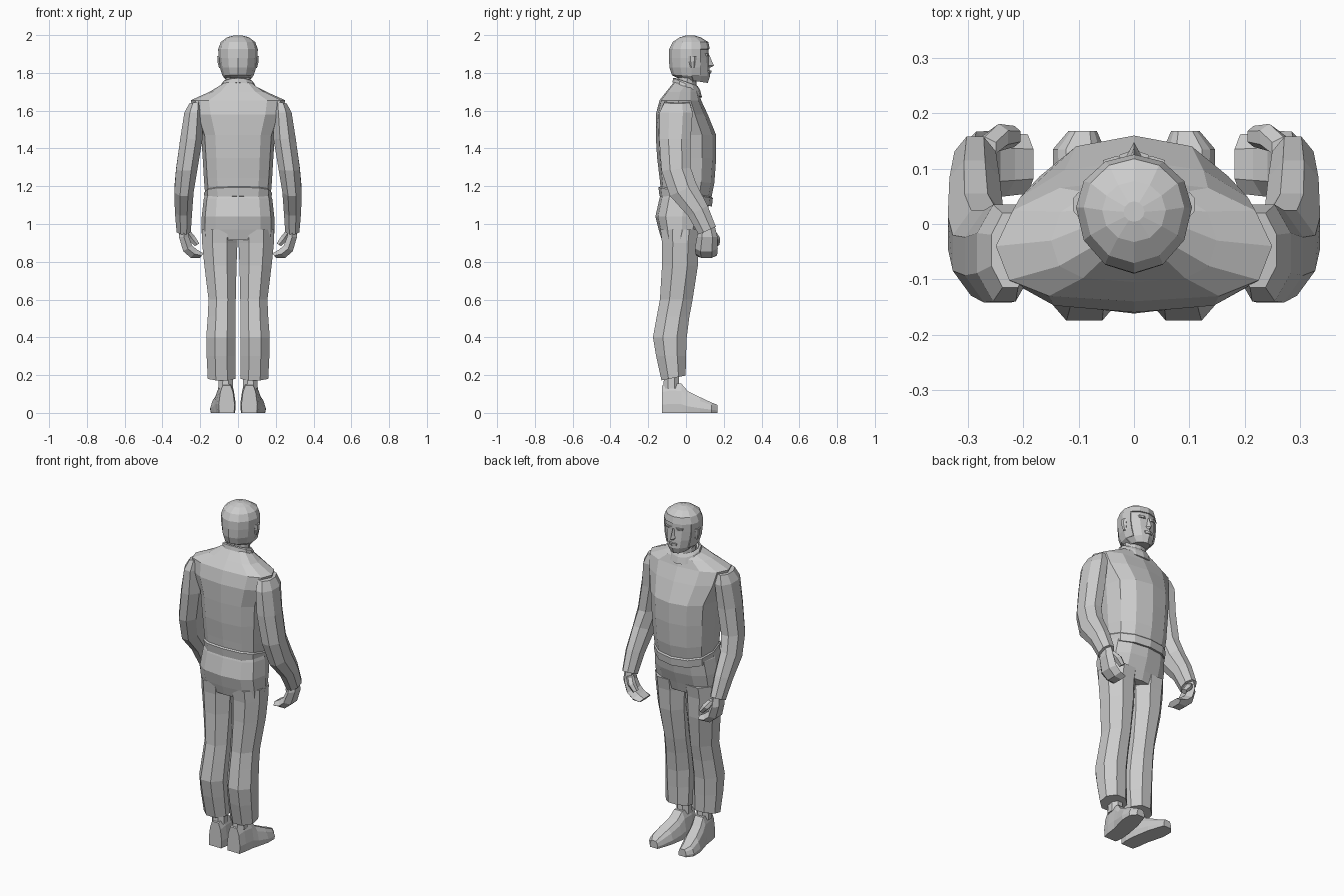
import bpy, bmesh, math


def skin(name, loops, mirror=False, cap=True):
    """Join equal-length point loops into a flat-faced skin."""
    bm = bmesh.new()
    rows = [[bm.verts.new(p) for p in lp] for lp in loops]
    n = len(rows[0])
    for a, b in zip(rows, rows[1:]):
        for i in range(n):
            j = (i + 1) % n
            bm.faces.new((a[i], a[j], b[j], b[i]))
    if cap:
        bm.faces.new(rows[0])
        bm.faces.new(rows[-1])
    bmesh.ops.recalc_face_normals(bm, faces=bm.faces)
    me = bpy.data.meshes.new(name)
    bm.to_mesh(me)
    bm.free()
    ob = bpy.data.objects.new(name, me)
    bpy.context.collection.objects.link(ob)
    if mirror:
        ob.modifiers.new("mirror", 'MIRROR').use_axis[0] = True
    return ob


def ring(z, x0, x1, yb, ym, yf, sy=0, sx=0, n=8, half=True, ef=1, eb=1):
    """Rounded section from x0..x1, back yb, widest at ym, front yf; sy/sx tilt it."""
    cx, hw = (x0 + x1) / 2, (x1 - x0) / 2
    k = 1 / math.cos(math.pi / n) if half else 1
    pts = []
    for i in range(n):
        a = 2 * math.pi * (i + (0.5 if half else 0)) / n
        c, s = math.cos(a) * k, math.sin(a) * k
        e = ef if s > 0 else eb
        x = hw * math.copysign(abs(c) ** e, c)
        y = ym + (yf - ym) * s ** e if s > 0 else ym - (ym - yb) * abs(s) ** e
        pts.append((cx + x, y, z + sy * (y - (yb + yf) / 2) + sx * x))
    return pts


def body(z, w, yb, ym, yf, sy=0, ef=0.9, eb=0.7):
    return ring(z, -w, w, yb, ym, yf, sy, n=12, half=False, ef=ef, eb=eb)


def limb(z, x0, x1, yb, yf, sy=0, sx=0, n=8):
    return ring(z, x0, x1, yb, (yb + yf) / 2, yf, sy, sx, n)


# Jacket with shoulders
skin("jacket", [
    body(1.17, .175, -.135, 0, .135, -.2),
    body(1.23, .18, -.14, 0, .15, -.1),
    body(1.35, .187, -.153, 0, .16),
    body(1.47, .195, -.16, 0, .16),
    body(1.58, .235, -.16, -.03, .115),
    body(1.655, .25, -.14, -.04, .08),
    body(1.70, .15, -.105, -.03, .068),
    body(1.74, .075, -.06, 0, .05, -.3)])
skin("jacket_hem", [
    body(1.12, .176, -.14, 0, .137, -.2),
    body(1.165, .18, -.146, 0, .142, -.2),
    body(1.175, .172, -.13, 0, .13, -.2)])

# Collar (open ring) and neck
collar = skin("collar", [
    body(1.71, .095, -.072, 0, .085, -.5, 1, 1),
    body(1.74, .088, -.068, 0, .075, -.45, 1, 1),
    body(1.752, .078, -.058, 0, .062, -.35, 1, 1)], cap=False)
collar.modifiers.new("thick", 'SOLIDIFY').thickness = 0.008
skin("neck", [body(1.68, .064, -.045, 0, .05, 0, 1, 1),
              body(1.80, .066, -.045, .01, .06, 0, 1, 1)])

# Sleeves
skin("sleeve", [
    limb(1.645, .19, .258, -.115, .02, sx=-.2),
    limb(1.59, .185, .284, -.14, .035),
    limb(1.45, .188, .306, -.142, .025),
    limb(1.29, .215, .328, -.13, .025, .1),
    limb(1.18, .235, .337, -.085, .055, .45),
    limb(1.07, .243, .334, .01, .115, .5),
    limb(.965, .25, .325, .067, .158, .45)], mirror=True)

# Hands: curled fingers and thumb
skin("hand", [
    limb(1.0, .268, .308, .075, .14, .4, n=6),
    limb(.93, .26, .312, .065, .16, n=6),
    limb(.87, .242, .29, .055, .16, 0, -.6, n=6),
    limb(.842, .215, .25, .058, .158, 0, -1.2, n=6),
    limb(.832, .182, .202, .062, .155, 0, -1.2, n=6)], mirror=True)
skin("thumb", [
    limb(.96, .25, .29, .12, .155, n=6),
    limb(.925, .228, .262, .135, .178, 0, -.5, n=6),
    limb(.89, .205, .228, .142, .175, 0, -.6, n=6)], mirror=True)

# Trousers: seat and legs
skin("trouser_seat", [
    body(1.16, .172, -.128, -.01, .125, -.1),
    body(1.13, .182, -.14, -.01, .125, -.05),
    body(1.04, .192, -.162, -.02, .11),
    body(.97, .193, -.145, -.02, .085),
    body(.915, .19, -.128, -.03, .068)])
skin("trouser_leg", [
    limb(.97, .0, .19, -.135, .08),
    limb(.90, .003, .19, -.127, .068),
    limb(.78, .008, .178, -.127, .063),
    limb(.60, .012, .156, -.138, .035),
    limb(.51, .012, .16, -.155, .018),
    limb(.40, .012, .168, -.175, .004),
    limb(.30, .012, .166, -.158, .0),
    limb(.185, .014, .16, -.13, -.002, .2)], mirror=True)

# Ankles and shoes
skin("ankle", [limb(.13, .025, .105, -.12, -.035),
               limb(.22, .03, .10, -.115, -.04)], mirror=True)
shoe_sections = [  # y, centre x, half width, height
    (-.127, .06, .042, .145), (-.085, .062, .05, .158), (-.025, .068, .052, .155),
    (.01, .076, .054, .115), (.075, .09, .057, .083), (.135, .1, .047, .055), (.168, .093, .026, .042)]
outline = [(-.93, 0), (-1, .3), (-.8, .75), (-.5, 1), (.5, 1), (.8, .75), (1, .3), (.93, 0)]
skin("shoe", [[(c + w * u, y, h * v) for u, v in outline]
              for y, c, w, h in shoe_sections], mirror=True)

# Head
head_rings = [
    body(1.757, .05, -.02, .04, .115, -.15, 1, 1),
    body(1.787, .077, -.07, .03, .127, -.05, 1, 1),
    body(1.83, .09, -.082, .03, .124, 0, 1, 1),
    body(1.88, .097, -.084, .03, .12, 0, 1, 1),
    body(1.925, .099, -.083, .03, .12, 0, 1, 1),
    body(1.96, .086, -.066, .03, .113, 0, 1, 1),
    body(1.983, .055, -.03, .025, .075, 0, 1, 1),
    body(1.993, .018, .005, .022, .04, 0, 1, 1)]
skin("head", head_rings)

# Hair cap: head skin without the face, thickened outward
hair = skin("hair", head_rings)
bm = bmesh.new()
bm.from_mesh(hair.data)
face = [f for f in bm.faces if f.calc_center_median().z < 1.772
        or (f.calc_center_median().y > .06 and f.calc_center_median().z < 1.94)]
bmesh.ops.delete(bm, geom=face, context='FACES')
bm.to_mesh(hair.data)
bm.free()
thick = hair.modifiers.new("thick", 'SOLIDIFY')
thick.thickness, thick.offset = 0.006, 1

# Face details: nose, brow, lips, ears
skin("nose", [[(-.008, .115, 1.892), (0, .124, 1.895), (.008, .115, 1.892)],
              [(-.012, .115, 1.855), (0, .14, 1.855), (.012, .115, 1.855)],
              [(-.018, .115, 1.84), (0, .148, 1.838), (.018, .115, 1.84)],
              [(-.012, .115, 1.83), (0, .13, 1.829), (.012, .115, 1.83)]])
skin("brow", [limb(1.89, .01, .052, .095, .119, n=6),
              limb(1.902, .008, .056, .095, .121, n=6)], mirror=True)
skin("lips", [limb(1.798, -.022, .022, .1, .131, n=6),
              limb(1.812, -.026, .026, .1, .132, n=6)])
skin("ear", [limb(1.825, .085, .1, .025, .045, n=6),
             limb(1.86, .09, .109, .018, .05, n=6),
             limb(1.89, .09, .11, .015, .055, n=6)], mirror=True)
